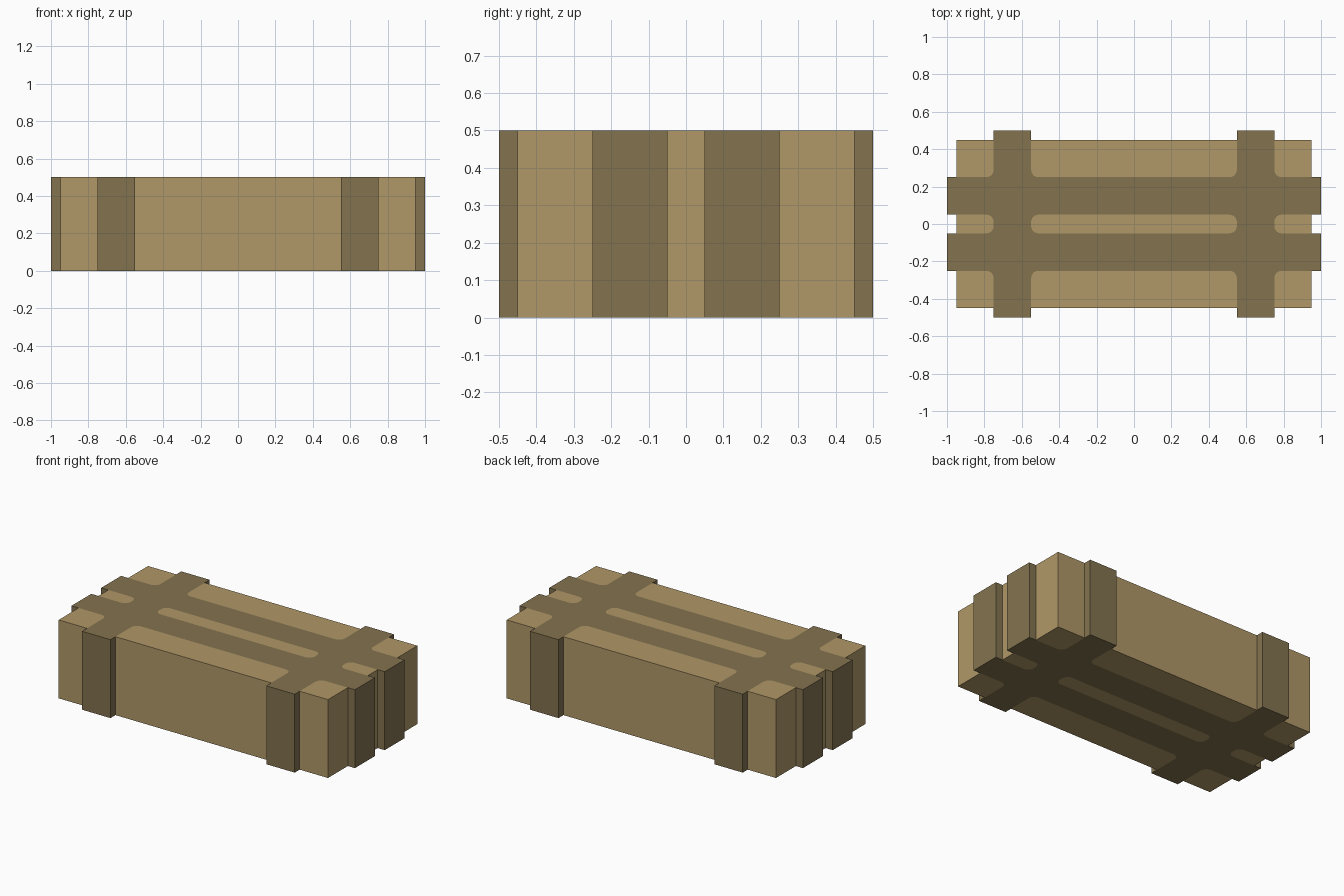
import bpy
import bmesh
import math
from mathutils import Vector

if "Cube" in bpy.data.objects:
    bpy.data.objects.remove(bpy.data.objects["Cube"], do_unlink=True)

HEIGHT = 0.5
R = 0.04                      # rounding where straps cross
STRAP_X = (0.55, 0.75)        # cross straps
STRAP_Y = (0.05, 0.25)        # long straps
BODY_X, BODY_Y = 0.95, 0.45   # block half size
END_X, END_Y = 1.0, 0.5       # strap tips


def material(name, rgb):
    def linear(c):
        c /= 255
        return c / 12.92 if c <= 0.04045 else ((c + 0.055) / 1.055) ** 2.4
    colour = (*[linear(c) for c in rgb], 1)
    mat = bpy.data.materials.new(name)
    mat.use_nodes = True
    mat.diffuse_color = colour
    bsdf = mat.node_tree.nodes["Principled BSDF"]
    bsdf.inputs["Base Color"].default_value = colour
    bsdf.inputs["Roughness"].default_value = 0.9
    return mat


def rounded(corners, steps=6):
    """Turn (x, y, radius) corners into an outline, with arcs at right angles."""
    pts = []
    for i, (x, y, r) in enumerate(corners):
        p = Vector((x, y))
        if not r:
            pts.append(p)
            continue
        a = (Vector(corners[i - 1][:2]) - p).normalized() * r
        b = (Vector(corners[(i + 1) % len(corners)][:2]) - p).normalized() * r
        for k in range(steps + 1):
            t = k / steps * math.pi / 2
            pts.append(p + a * (1 - math.sin(t)) + b * (1 - math.cos(t)))
    return pts


def quarter_prism(name, corners, mat):
    """Extrude a counter-clockwise quarter outline and mirror it in x and y."""
    pts = rounded(corners)
    bm = bmesh.new()
    low = [bm.verts.new((p.x, p.y, 0)) for p in pts]
    high = [bm.verts.new((p.x, p.y, HEIGHT)) for p in pts]
    bm.faces.new(high)
    bm.faces.new(low[::-1])
    for i in range(len(pts)):
        j = (i + 1) % len(pts)
        # leave the mirror planes open
        if any(abs(pts[i][k]) < 1e-6 and abs(pts[j][k]) < 1e-6 for k in (0, 1)):
            continue
        bm.faces.new((low[i], low[j], high[j], high[i]))
    mesh = bpy.data.meshes.new(name)
    bm.to_mesh(mesh)
    bm.free()
    mesh.materials.append(mat)
    obj = bpy.data.objects.new(name, mesh)
    bpy.context.collection.objects.link(obj)
    mirror = obj.modifiers.new("Mirror", "MIRROR")
    mirror.use_axis = (True, True, False)
    return obj


tan = material("light tan", (176, 152, 104))
brown = material("dark khaki", (131, 115, 79))
x0, x1 = STRAP_X
y0, y1 = STRAP_Y

# Crossing straps as one lattice
quarter_prism("strap_lattice", [
    (0, y0, 0), (x0, y0, R), (x0, 0, 0), (x1, 0, 0), (x1, y0, R),
    (END_X, y0, 0), (END_X, y1, 0), (x1, y1, R), (x1, END_Y, 0),
    (x0, END_Y, 0), (x0, y1, R), (0, y1, 0)], brown)

# Block sections showing between the straps
quarter_prism("block_centre", [
    (0, 0, 0), (x0, 0, 0), (x0, y0, R), (0, y0, 0)], tan)
quarter_prism("block_ends", [
    (x1, 0, 0), (BODY_X, 0, 0), (BODY_X, y0, 0), (x1, y0, R)], tan)
quarter_prism("block_sides", [
    (0, y1, 0), (x0, y1, R), (x0, BODY_Y, 0), (0, BODY_Y, 0)], tan)
quarter_prism("block_corners", [
    (x1, y1, R), (BODY_X, y1, 0), (BODY_X, BODY_Y, 0), (x1, BODY_Y, 0)], tan)
